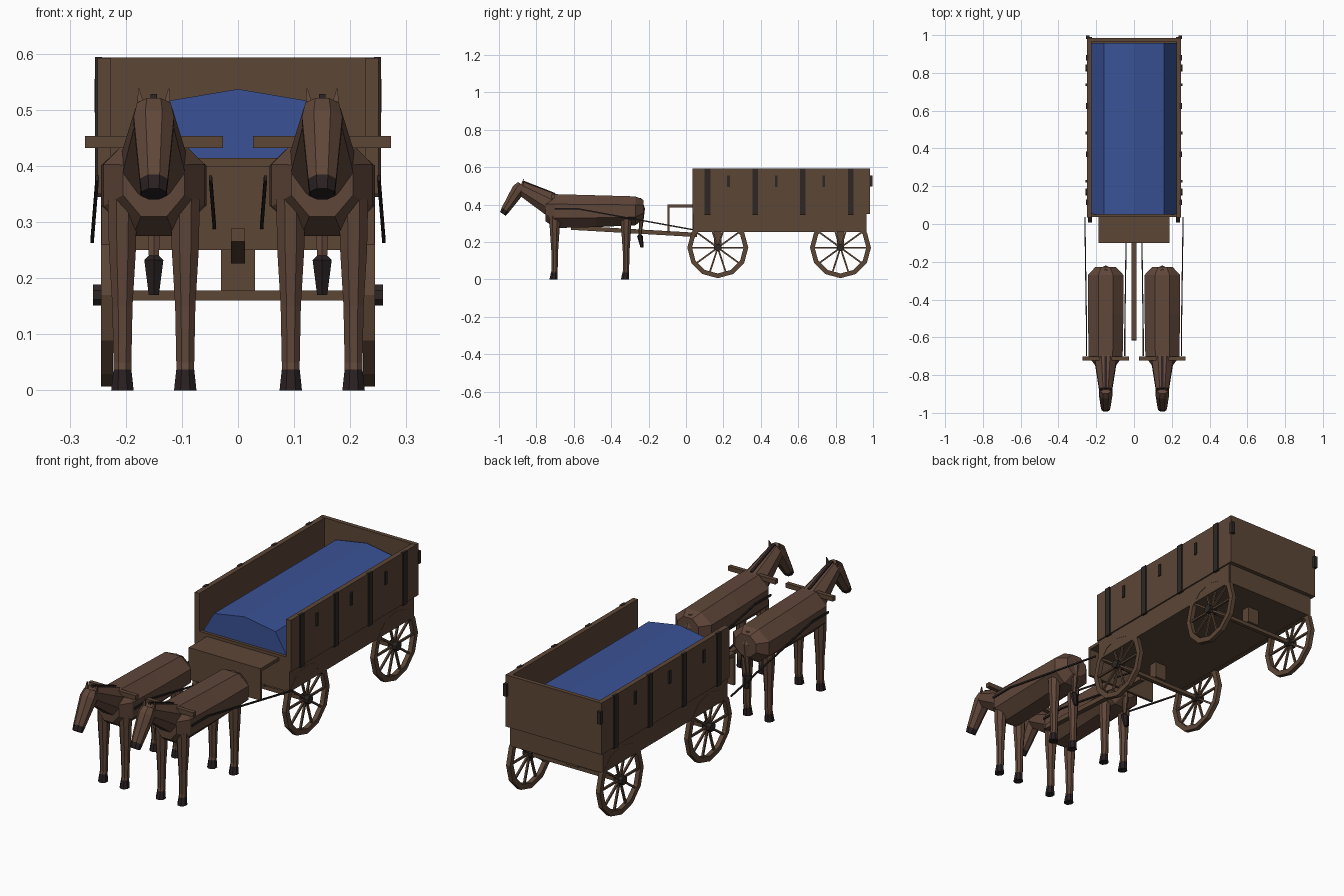
import bpy, bmesh, math
from mathutils import Vector as V

if "Cube" in bpy.data.objects:
    bpy.data.objects.remove(bpy.data.objects["Cube"])


def material(name, r, g, b):
    m = bpy.data.materials.new(name)
    lin = [((c / 255 + 0.055) / 1.055) ** 2.4 for c in (r, g, b)]
    m.diffuse_color = (*lin, 1)
    m.use_nodes = True
    m.node_tree.nodes["Principled BSDF"].inputs["Base Color"].default_value = m.diffuse_color
    return m


WOOD = material("wagon wood", 92, 70, 54)
COAT = material("brown coat", 95, 70, 57)
DARK = material("dark hoof and hair", 40, 31, 33)
IRON = material("dark iron", 45, 39, 36)
BLUE = material("blue canvas", 58, 82, 150)


def finish(bm, name, *mats):
    bmesh.ops.recalc_face_normals(bm, faces=bm.faces[:])
    me = bpy.data.meshes.new(name)
    bm.to_mesh(me)
    bm.free()
    for m in mats:
        me.materials.append(m)
    ob = bpy.data.objects.new(name, me)
    bpy.context.collection.objects.link(ob)
    return ob


def loft(bm, rings, mats=None):
    """Skin a list of point rings; mats gives a material index per segment."""
    vs = [[bm.verts.new(p) for p in r] for r in rings]
    n = len(vs[0])
    for k in range(len(vs) - 1):
        for i in range(n):
            j = (i + 1) % n
            f = bm.faces.new((vs[k][i], vs[k][j], vs[k + 1][j], vs[k + 1][i]))
            f.material_index = mats[k] if mats else 0
    for r, k in ((vs[0], 0), (vs[-1], -1)):
        bm.faces.new(r).material_index = mats[k] if mats else 0


def ring(c, a, b, u=(1, 0, 0), v=(0, 0, 1), n=8):
    """Flat-sided ring with half extents a along u and b along v."""
    c, u, v, s = V(c), V(u), V(v), 1 / math.cos(math.pi / n)
    t = [2 * math.pi * (i + 0.5) / n for i in range(n)]
    return [c + u * a * s * math.cos(q) + v * b * s * math.sin(q) for q in t]


def box(bm, x0, x1, y0, y1, z0, z1):
    loft(bm, [[(x0, y0, z), (x1, y0, z), (x1, y1, z), (x0, y1, z)] for z in (z0, z1)])


def beam(bm, p, q, w, h):
    """Square bar from p to q."""
    p, q = V(p), V(q)
    d = (q - p).normalized()
    u = (V((1, 0, 0)) - d * d.x).normalized()
    v = d.cross(u)
    loft(bm, [ring(c, w / 2, h / 2, u, v, 4) for c in (p, q)])


def boxes(name, mat, *dims):
    bm = bmesh.new()
    for d in dims:
        box(bm, *d)
    return finish(bm, name, mat)


# Wagon box
boxes("wagon_floor", WOOD, (-0.225, 0.225, 0.04, 0.95, 0.255, 0.275))
boxes("lower_boards", WOOD, (-0.243, -0.22, 0.037, 0.962, 0.253, 0.35),
      (0.22, 0.243, 0.037, 0.962, 0.253, 0.35), (-0.235, 0.235, 0.945, 0.965, 0.253, 0.35))
boxes("side_walls", WOOD, (-0.25, -0.226, 0.035, 0.967, 0.35, 0.592),
      (0.226, 0.25, 0.035, 0.967, 0.35, 0.592))
boxes("tailgate", WOOD, (-0.25, 0.25, 0.965, 0.985, 0.35, 0.593))
boxes("front_wall", WOOD, (-0.225, 0.225, 0.036, 0.055, 0.253, 0.414))

# Driver bench
boxes("bench", WOOD, (-0.187, 0.187, -0.10, 0.036, 0.385, 0.40),
      (-0.187, 0.187, -0.10, -0.088, 0.25, 0.385))

# Canvas covered load
bm = bmesh.new()
prof = [(-0.225, 0.40), (-0.16, 0.51), (0, 0.537), (0.16, 0.51), (0.225, 0.40)]
loft(bm, [[(x, y, z) for x, z in prof] for y in (0.05, 0.957)])
finish(bm, "canvas_load", BLUE)

# Iron straps and latches on the walls
bm = bmesh.new()
for s in (-1, 1):
    for i in range(4):
        y = 0.115 + 0.255 * i
        box(bm, s * 0.242, s * 0.255, y - 0.015, y + 0.015, 0.345, 0.594)
    for i in range(3):
        y = 0.227 + 0.255 * i
        box(bm, s * 0.248, s * 0.256, y - 0.007, y + 0.007, 0.495, 0.555)
    box(bm, s * 0.236, s * 0.254, 0.98, 0.998, 0.497, 0.555)
finish(bm, "iron_straps", IRON)

# Wheels and axles
R, HZ = 0.163, 0.17
for label, wy in (("front", 0.17), ("rear", 0.826)):
    boxes(label + "_axle", WOOD, (-0.25, 0.25, wy - 0.009, wy + 0.009, 0.16, 0.178))
    boxes(label + "_axle_block", WOOD, (-0.03, 0.03, wy - 0.02, wy + 0.02, 0.178, 0.256))
    for s in (-1, 1):
        bm = bmesh.new()
        sect = [(R, 0.223), (R, 0.244), (R - 0.025, 0.244), (R - 0.025, 0.223)]
        vs = []
        for i in range(12):
            t = math.pi * i / 6
            vs.append([bm.verts.new((s * x, wy + r * math.sin(t), HZ + r * math.cos(t)))
                       for r, x in sect])
        for i in range(12):
            a, b = vs[i], vs[(i + 1) % 12]
            for k in range(4):
                m = (k + 1) % 4
                bm.faces.new((a[k], a[m], b[m], b[k]))
        for i in range(10):
            t = math.pi * (i + 0.5) / 5
            d = V((0, math.sin(t), math.cos(t)))
            c = V((s * 0.234, wy, HZ))
            beam(bm, c + d * 0.01, c + d * 0.145, 0.009, 0.009)
        side = "left" if s < 0 else "right"
        finish(bm, f"{label}_{side}_wheel", WOOD)
        bm = bmesh.new()
        loft(bm, [ring((s * x, wy, HZ), 0.019, 0.019, (0, 1, 0)) for x in (0.215, 0.258)])
        finish(bm, f"{label}_{side}_hub", IRON)

# Draft pole
bm = bmesh.new()
beam(bm, (0, 0.06, 0.238), (0, -0.615, 0.277), 0.025, 0.023)
finish(bm, "draft_pole", WOOD)

# Pair of horses
for cx, side in ((-0.15, "left"), (0.15, "right")):
    # trunk: y, half width, bottom, top
    bm = bmesh.new()
    trunk = [(-0.75, 0.055, 0.31, 0.44), (-0.70, 0.09, 0.275, 0.456), (-0.48, 0.094, 0.28, 0.45),
             (-0.27, 0.094, 0.29, 0.444), (-0.228, 0.055, 0.325, 0.425)]
    loft(bm, [ring((cx, y, (b + t) / 2), w, (t - b) / 2) for y, w, b, t in trunk])
    finish(bm, side + "_horse_body", COAT)

    # neck and head
    bm = bmesh.new()
    nv = (0, 0.53, 0.85)
    loft(bm, [ring((cx, -0.72, 0.40), 0.058, 0.062, v=nv),
              ring((cx, -0.885, 0.49), 0.033, 0.036, v=nv)])
    finish(bm, side + "_horse_neck", COAT)
    bm = bmesh.new()
    head = [(-0.877, 0.507, 0.03, 0.025), (-0.895, 0.48, 0.036, 0.036),
            (-0.966, 0.372, 0.025, 0.023), (-0.979, 0.35, 0.022, 0.018)]
    loft(bm, [ring((cx, y, z), w, h, v=(0, -0.83, 0.55)) for y, z, w, h in head], [0, 0, 1])
    finish(bm, side + "_horse_head", COAT, DARK)

    # ears and mane
    bm = bmesh.new()
    for s in (-1, 1):
        loft(bm, [ring((cx + s * 0.022, -0.878, 0.50), 0.008, 0.008, v=(0, 1, 0), n=4),
                  ring((cx + s * 0.027, -0.868, 0.538), 0.001, 0.001, v=(0, 1, 0), n=4)])
    finish(bm, side + "_horse_ears", COAT)
    bm = bmesh.new()
    beam(bm, (cx, -0.70, 0.456), (cx, -0.872, 0.523), 0.012, 0.012)
    finish(bm, side + "_horse_mane", DARK)

    # legs with hooves: z, y shift, half width, half depth
    bm = bmesh.new()
    leg = [(0.0, -0.006, 0.02, 0.022), (0.037, -0.003, 0.016, 0.017), (0.05, 0, 0.016, 0.016),
           (0.15, 0, 0.018, 0.018), (0.25, 0, 0.024, 0.025), (0.34, 0, 0.026, 0.03)]
    for s in (-1, 1):
        for y in (-0.702, -0.32):
            loft(bm, [ring((cx + s * 0.056, y + dy, z), w, h, v=(0, 1, 0))
                      for z, dy, w, h in leg], [1, 0, 0, 0, 0])
    finish(bm, side + "_horse_legs", COAT, DARK)

    # tail with dark tip
    bm = bmesh.new()
    tail = [(0.435, -0.248, 0.008), (0.38, -0.235, 0.017), (0.30, -0.24, 0.012),
            (0.24, -0.246, 0.009), (0.232, -0.246, 0.017), (0.17, -0.235, 0.009)]
    loft(bm, [ring((cx, y, z), w, w * 0.8, v=(0, 1, 0), n=6) for z, y, w in tail],
         [0, 0, 0, 1, 1])
    finish(bm, side + "_horse_tail", COAT, DARK)

    # yoke bar and pulling straps
    boxes(side + "_yoke", WOOD, (cx - 0.123, cx + 0.123, -0.722, -0.702, 0.432, 0.453))
    bm = bmesh.new()
    for s in (-1, 1):
        beam(bm, (cx + s * 0.101, -0.70, 0.378), (cx + s * 0.101, -0.58, 0.378), 0.006, 0.009)
        beam(bm, (cx + s * 0.101, -0.58, 0.378), (cx + s * 0.11, 0.037, 0.266), 0.006, 0.007)
    finish(bm, side + "_pulling_straps", IRON)
